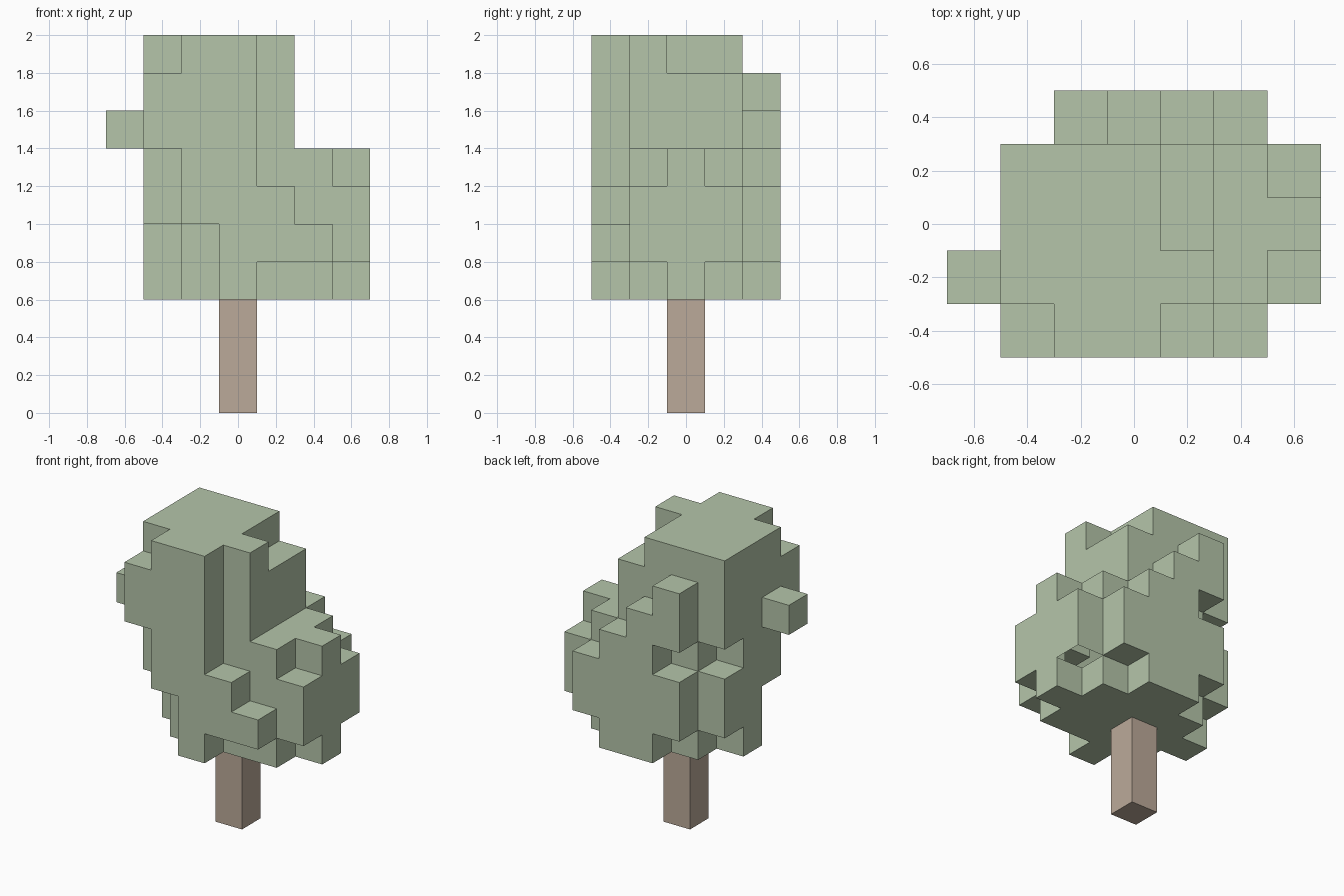
import bpy, bmesh
from mathutils import Vector

if "Cube" in bpy.data.objects:
    bpy.data.objects.remove(bpy.data.objects["Cube"])

S = 0.2  # block size

# Leaf layers from bottom to top: for each row (front to back) the
# first and last filled block column (0 = far left, 6 = far right)
LAYERS = [
    [(3, 3), (2, 5), (1, 6), (2, 5), (3, 4)],
    [(3, 5), (2, 6), (1, 6), (1, 6), (2, 5)],
    [(2, 4), (1, 6), (1, 6), (1, 6), (2, 5)],
    [(2, 3), (1, 5), (1, 6), (2, 5), (3, 4)],
    [(1, 3), (0, 4), (1, 4), (1, 4), (2, 3)],
    [(1, 3), (1, 4), (1, 4), (1, 4), (2, 2)],
    [(2, 3), (1, 4), (1, 3), (1, 3)],
]

trunk = {(3, 2, k) for k in range(3)}
leaves = {(i, j, k + 3)
          for k, rows in enumerate(LAYERS)
          for j, (lo, hi) in enumerate(rows)
          for i in range(lo, hi + 1)}
solid = trunk | leaves

# Open underside of one overhanging block
OPEN = {((6, 3, 4), (0, 0, -1))}


def block_mesh(name, cells, color):
    """Mesh of the outer block faces only."""
    bm = bmesh.new()
    for c in sorted(cells):
        centre = Vector(((c[0] - 3) * S, (c[1] - 2) * S, (c[2] + 0.5) * S))
        for axis in range(3):
            for sign in (-1, 1):
                d = [0, 0, 0]
                d[axis] = sign
                if tuple(a + b for a, b in zip(c, d)) in solid or (c, tuple(d)) in OPEN:
                    continue
                n = Vector(d)
                u = Vector([float(a == (axis + 1) % 3) for a in range(3)])
                v = n.cross(u)
                bm.faces.new([bm.verts.new(centre + (n + u * p + v * q) * S / 2)
                              for p, q in ((-1, -1), (1, -1), (1, 1), (-1, 1))])
    bmesh.ops.remove_doubles(bm, verts=bm.verts, dist=1e-4)
    # Merge flat neighbouring faces
    bmesh.ops.dissolve_limit(bm, angle_limit=0.01, verts=bm.verts, edges=bm.edges)
    me = bpy.data.meshes.new(name)
    bm.to_mesh(me)
    bm.free()
    mat = bpy.data.materials.new(name + "_color")
    mat.diffuse_color = (*color, 1)
    mat.use_nodes = True
    mat.node_tree.nodes["Principled BSDF"].inputs["Base Color"].default_value = mat.diffuse_color
    me.materials.append(mat)
    ob = bpy.data.objects.new(name, me)
    bpy.context.collection.objects.link(ob)
    return ob


block_mesh("trunk", trunk, (0.50, 0.40, 0.32))
block_mesh("foliage", leaves, (0.46, 0.56, 0.40))
